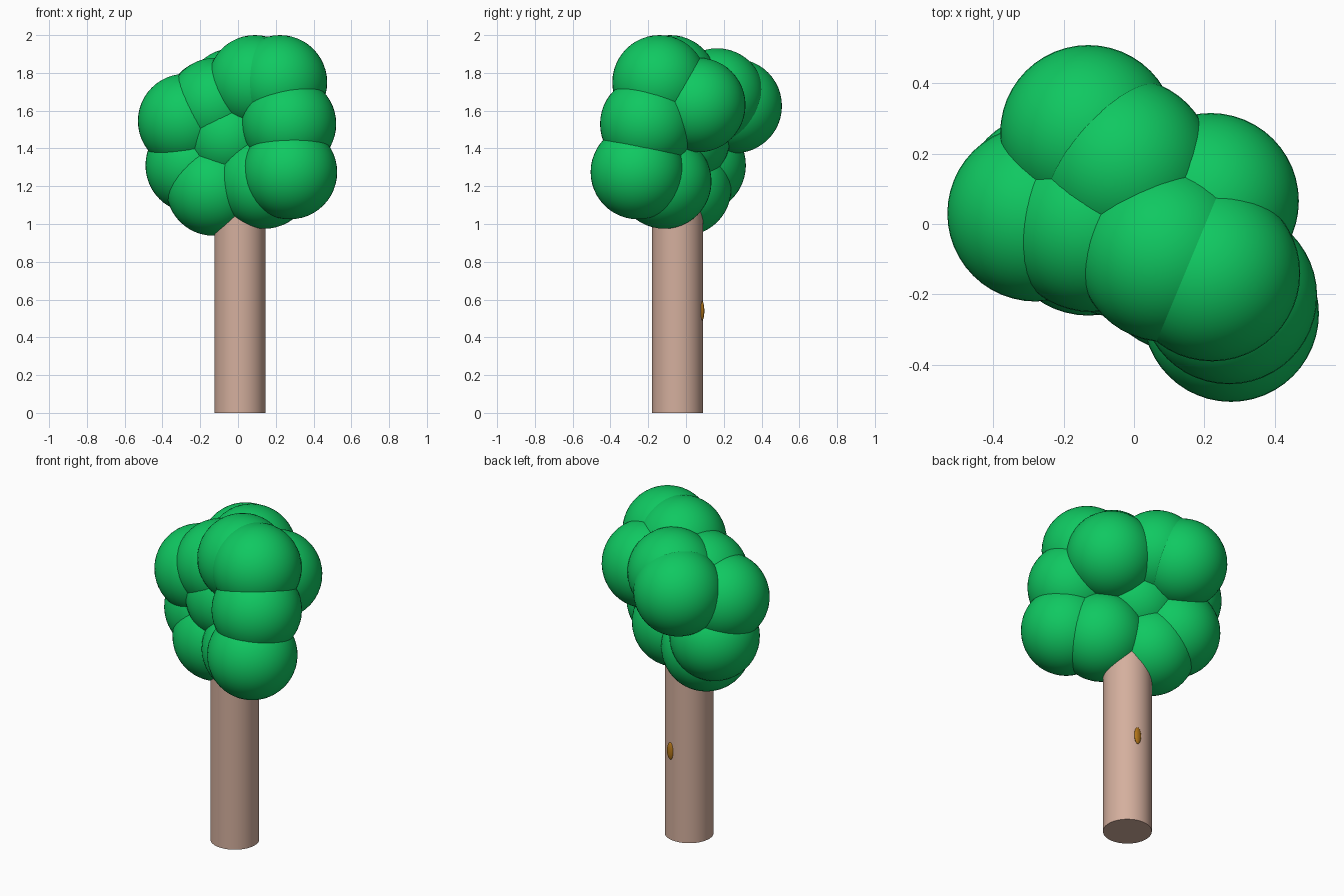
import bpy
import math

cube = bpy.data.objects.get("Cube")
if cube:
    bpy.data.objects.remove(cube, do_unlink=True)


def make_material(name, rgb):
    mat = bpy.data.materials.new(name)
    mat.use_nodes = True
    color = (*rgb, 1.0)
    mat.diffuse_color = color
    mat.node_tree.nodes["Principled BSDF"].inputs["Base Color"].default_value = color
    return mat


def finish(name, mat):
    obj = bpy.context.object
    obj.name = name
    obj.data.materials.append(mat)
    bpy.ops.object.shade_smooth_by_angle(angle=math.radians(40))
    return obj


def add_ball(name, center, mat, size=(1, 1, 1)):
    bpy.ops.mesh.primitive_uv_sphere_add(segments=48, ring_count=24, radius=1, location=center)
    bpy.context.object.scale = size
    bpy.ops.object.transform_apply(location=False, rotation=False, scale=True)
    return finish(name, mat)


leaf_green = make_material("leaf green", (0.005, 0.58, 0.12))
bark = make_material("pale brown bark", (0.66, 0.43, 0.34))
knot_brown = make_material("amber knot", (0.45, 0.18, 0.01))

# Trunk: plain cylinder running up into the crown
TRUNK_HEIGHT = 1.2
bpy.ops.mesh.primitive_cylinder_add(vertices=48, radius=0.135, depth=TRUNK_HEIGHT,
                                    location=(0.01, -0.045, TRUNK_HEIGHT / 2))
finish("trunk", bark)

# Knot: flattened oval on the back of the trunk
add_ball("trunk_knot", (0.045, 0.085, 0.54), knot_brown, (0.022, 0.012, 0.052))

# Crown: overlapping leaf balls of one size
LEAF_RADIUS = 0.25
crown = {
    "top_left": (0.222, -0.14, 1.75),
    "top_middle": (0.09, -0.085, 1.75),
    "top_back": (-0.025, 0.165, 1.68),
    "upper_back_left": (0.218, 0.065, 1.63),
    "upper_back_right": (-0.13, 0.258, 1.625),
    "upper_front_right": (-0.12, 0.0, 1.63),
    "middle_right": (-0.28, 0.03, 1.545),
    "middle_left": (0.27, -0.205, 1.53),
    "center": (-0.04, -0.015, 1.46),
    "lower_right": (-0.24, 0.067, 1.31),
    "lower_left": (0.275, -0.255, 1.275),
    "bottom_left": (0.14, -0.115, 1.225),
    "bottom_right": (-0.13, -0.01, 1.188),
}
for place, center in crown.items():
    add_ball("leaf_ball_" + place, center, leaf_green, (LEAF_RADIUS,) * 3)
